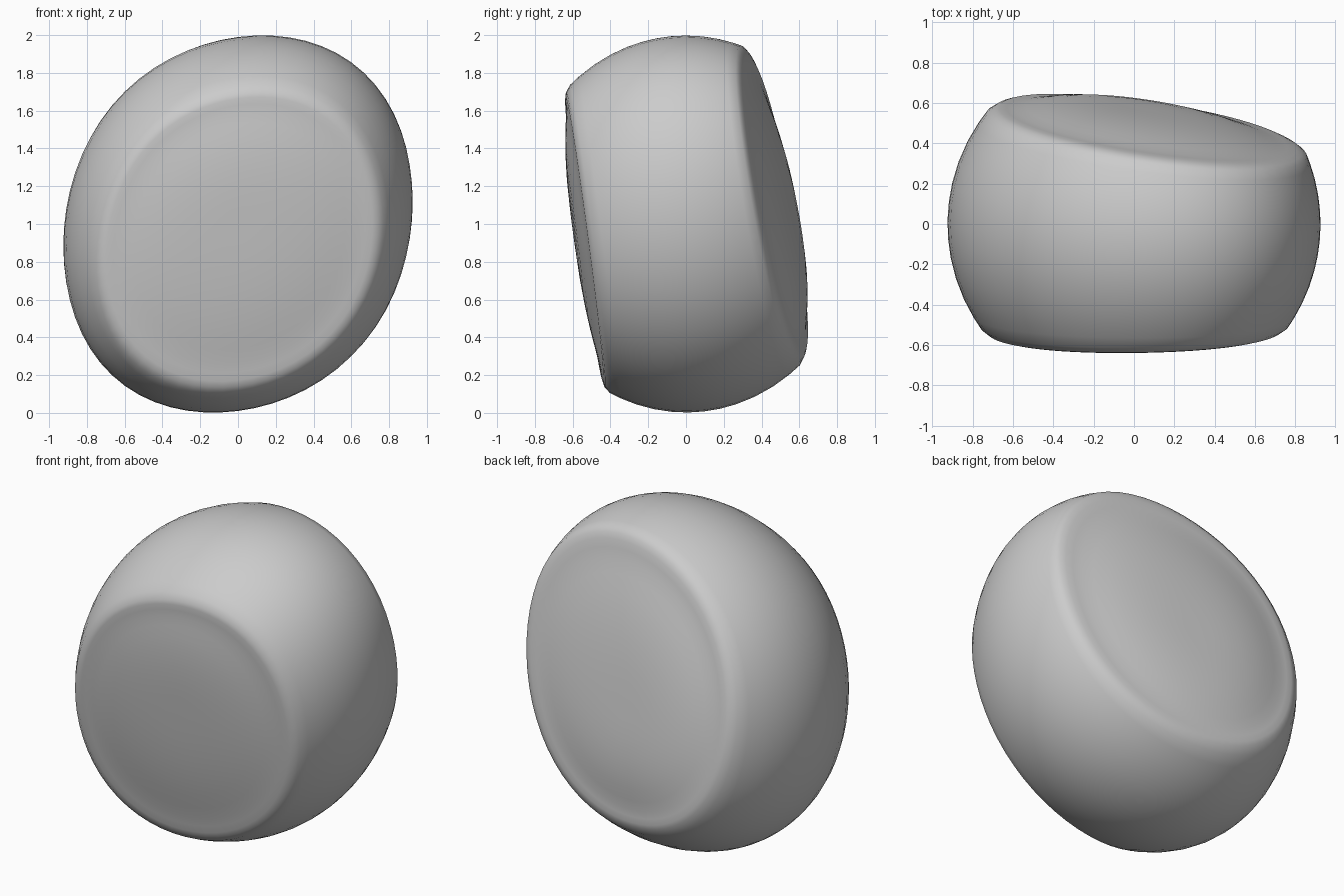
import bpy, bmesh
from math import sin, cos, pi, sqrt

if "Cube" in bpy.data.objects:
    bpy.data.objects.remove(bpy.data.objects["Cube"])

SEG = 64        # points around the body
B = 0.91        # half depth of the uncut ellipsoid


def outline(t):
    """Slightly leaning oval seen from the front."""
    k = 1 + 0.02 * sin(2 * t) ** 2
    return 0.925 * k * cos(t), k * (0.12 * cos(t) + 0.99 * sin(t))


def front_plane(x, z):
    return -0.55 - 0.135 * z + 0.03 * x


def back_plane(x, z):
    return 0.50 - 0.125 * x - 0.17 * z


def swell(y):
    return sqrt(max(0.0, 1 - (y / B) ** 2))


def rim_depth(plane, ox, oz):
    """Depth at which the ellipsoid meets a tilted end plane."""
    y = plane(0, 0)
    for _ in range(25):
        y = 0.5 * y + 0.5 * plane(ox * swell(y), oz * swell(y))
    return y


# (fraction of rim radius, height above end plane): low dome, groove, soft rim
DOME = [(0.12, 1.0), (0.25, 0.98), (0.4, 0.9), (0.54, 0.74), (0.66, 0.53),
        (0.76, 0.3), (0.84, 0.12), (0.9, 0.04), (0.95, 0.0), (0.985, -0.12)]
SIDE = [0.03, 0.08, 0.16, 0.25, 0.34, 0.42, 0.5,
        0.58, 0.66, 0.75, 0.84, 0.92, 0.97]

bm = bmesh.new()
columns = []
for i in range(SEG):
    ox, oz = outline(2 * pi * i / SEG)
    yf, yb = rim_depth(front_plane, ox, oz), rim_depth(back_plane, ox, oz)

    def cap(plane, y_rim, height):
        pts = []
        for r, d in DOME:
            s = r * swell(y_rim)
            pts.append((ox * s, plane(ox * s, oz * s) + height * d, oz * s + 1))
        return pts

    pts = cap(front_plane, yf, -0.05)
    for f in SIDE:
        y = yf + (yb - yf) * f
        pts.append((ox * swell(y), y, oz * swell(y) + 1))
    pts += reversed(cap(back_plane, yb, 0.08))
    columns.append([bm.verts.new(p) for p in pts])

# skin of the body
for i in range(SEG):
    a, b = columns[i], columns[(i + 1) % SEG]
    for j in range(len(a) - 1):
        bm.faces.new((a[j], b[j], b[j + 1], a[j + 1]))

# centres of the two domed ends
for j, y in ((0, front_plane(0, 0) - 0.05), (-1, back_plane(0, 0) + 0.08)):
    c = bm.verts.new((0, y, 1))
    for i in range(SEG):
        bm.faces.new((c, columns[i][j], columns[(i + 1) % SEG][j]))

bmesh.ops.recalc_face_normals(bm, faces=bm.faces)
for f in bm.faces:
    f.smooth = True
mesh = bpy.data.meshes.new("domed_body")
bm.to_mesh(mesh)
bm.free()
body = bpy.data.objects.new("domed_body", mesh)
bpy.context.collection.objects.link(body)
